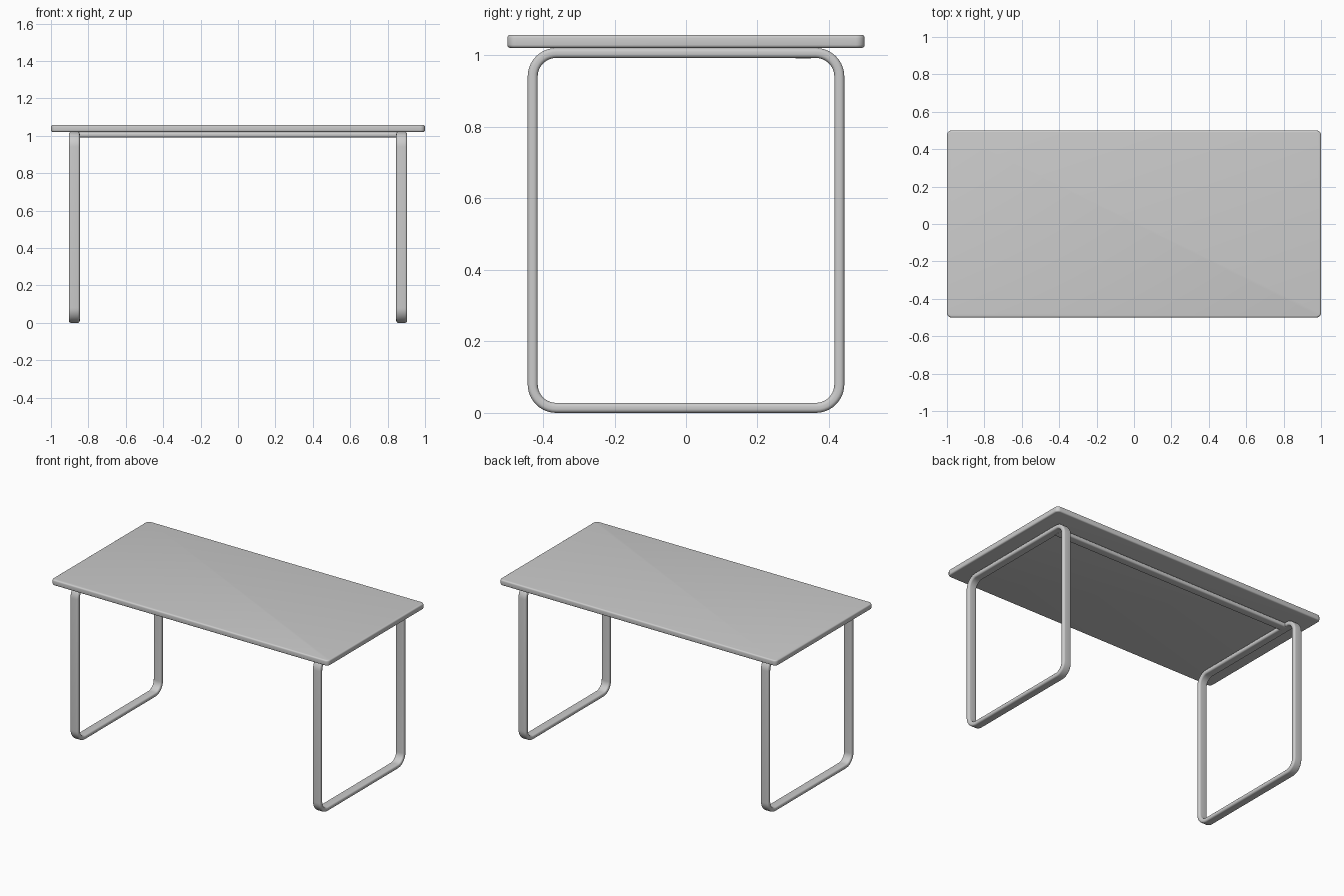
import bpy, bmesh, math
from mathutils import Vector

if "Cube" in bpy.data.objects:
    bpy.data.objects.remove(bpy.data.objects["Cube"])

grey = bpy.data.materials.new("light grey")
grey.diffuse_color = (0.6, 0.6, 0.6, 1)
grey.use_nodes = True
grey.node_tree.nodes["Principled BSDF"].inputs["Base Color"].default_value = grey.diffuse_color


def rounded_rect(w, h, r, n):
    """Points and outward normals of a rounded rectangle, counter-clockwise."""
    out = []
    for k, (sx, sy) in enumerate([(1, 1), (-1, 1), (-1, -1), (1, -1)]):
        for i in range(n + 1):
            a = math.pi / 2 * (k + i / n)
            c, s = math.cos(a), math.sin(a)
            out.append((sx * (w / 2 - r) + r * c, sy * (h / 2 - r) + r * s, c, s))
    return out


def finish(name, bm):
    bmesh.ops.recalc_face_normals(bm, faces=bm.faces)
    me = bpy.data.meshes.new(name)
    bm.to_mesh(me)
    bm.free()
    me.materials.append(grey)
    me.shade_smooth()
    me.set_sharp_from_angle(angle=math.radians(40))
    ob = bpy.data.objects.new(name, me)
    bpy.context.collection.objects.link(ob)
    return ob


def bridge(bm, a, b):
    for i in range(len(a)):
        j = (i + 1) % len(a)
        bm.faces.new((a[i], a[j], b[j], b[i]))


TUBE_W, TUBE_T, TUBE_R = 0.058, 0.028, 0.011
LEG_H, LEG_D = 1.021, 0.886

# Tabletop: rounded slab with softened rims
bm = bmesh.new()
bottom, top, rim = 1.021, 1.058, 0.009
rings = []
steps = [(i / 4 * math.pi / 2) for i in range(5)]
levels = [(rim * (1 - math.sin(a)), bottom + rim * (1 - math.cos(a))) for a in steps]
levels += [(d, top + bottom - z) for d, z in reversed(levels)]
for inset, z in levels:
    rings.append([bm.verts.new((x - inset * nx, y - inset * ny, z))
                  for x, y, nx, ny in rounded_rect(2.0, 1.0, 0.025, 6)])
for a, b in zip(rings, rings[1:]):
    bridge(bm, a, b)
bm.faces.new(rings[0])
bm.faces.new(rings[-1])
finish("tabletop", bm)

# Leg frames: flat tube swept round a closed rounded loop
section = rounded_rect(TUBE_W, TUBE_T, TUBE_R, 5)
for name, cx in (("left_leg_frame", -0.875), ("right_leg_frame", 0.875)):
    bm = bmesh.new()
    path = rounded_rect(LEG_D - TUBE_T, LEG_H - TUBE_T, 0.08 - TUBE_T / 2, 10)
    rings = [[bm.verts.new((cx + u, y + v * ny, LEG_H / 2 + z + v * nz))
              for u, v, _, _ in section] for y, z, ny, nz in path]
    for i, ring in enumerate(rings):
        bridge(bm, ring, rings[(i + 1) % len(rings)])
    finish(name, bm)

# Rear rail joining both frames under the top
bm = bmesh.new()
ends = [[bm.verts.new((x, 0.328 + u, 1.0055 + v)) for u, v, _, _ in section]
        for x in (-0.86, 0.86)]
bridge(bm, *ends)
for e in ends:
    bm.faces.new(e)
finish("rear_rail", bm)
